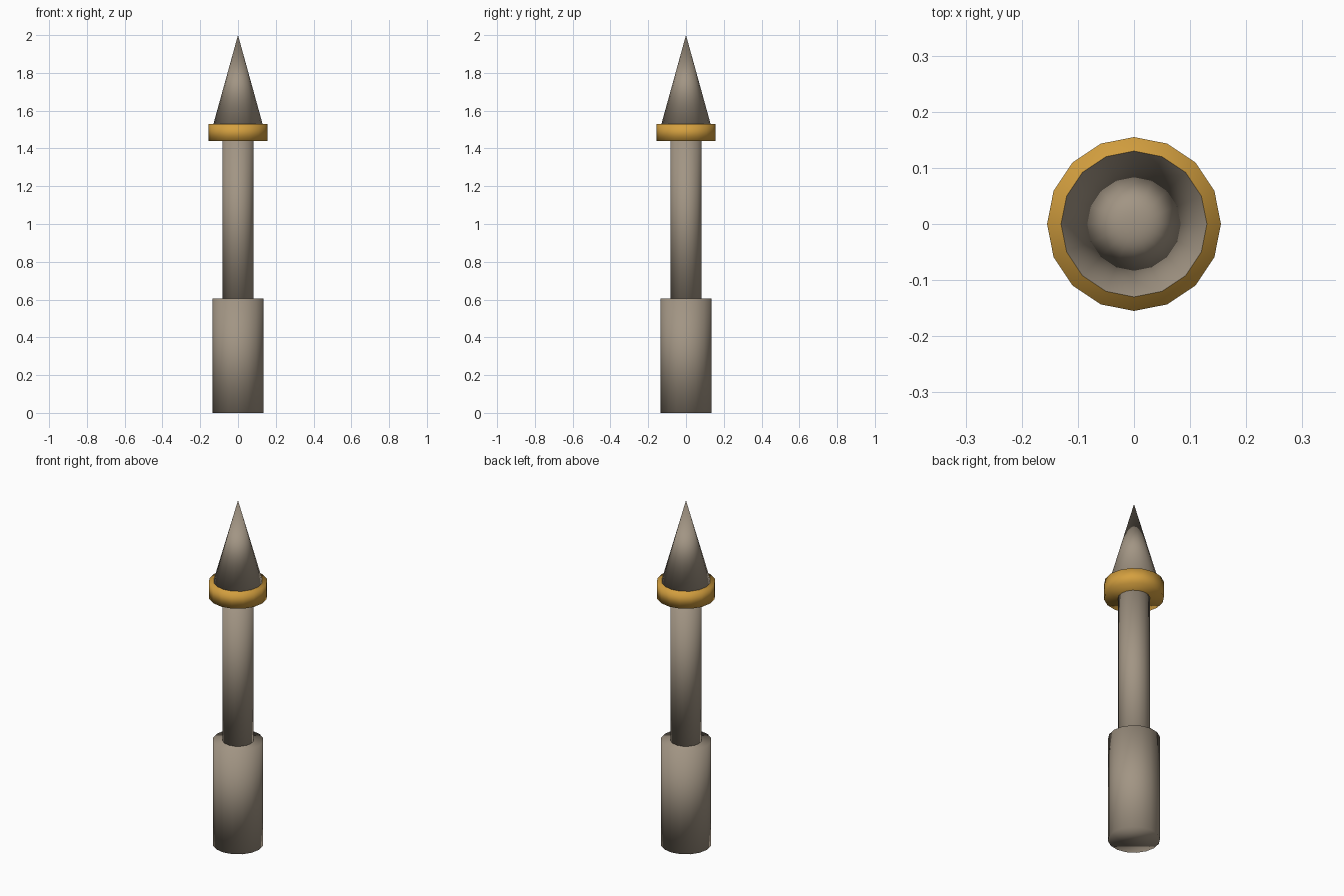
import bpy

if "Cube" in bpy.data.objects:
    bpy.data.objects.remove(bpy.data.objects["Cube"])

SIDES = 16


def material(name, rgb):
    m = bpy.data.materials.new(name)
    m.diffuse_color = (*rgb, 1.0)
    m.use_nodes = True
    m.node_tree.nodes["Principled BSDF"].inputs["Base Color"].default_value = m.diffuse_color
    return m


def turned(name, r_bottom, r_top, z0, z1, mat):
    """Round part spanning z0..z1, with a corner on the x axis."""
    bpy.ops.mesh.primitive_cone_add(
        vertices=SIDES, radius1=r_bottom, radius2=r_top,
        depth=z1 - z0, location=(0, 0, (z0 + z1) / 2))
    obj = bpy.context.object
    obj.name = name
    obj.data.materials.append(mat)
    bpy.ops.object.shade_smooth()
    return obj


stone = material("warm_stone", (0.36, 0.30, 0.23))
gold = material("gold", (0.66, 0.35, 0.05))

# Thick base drum
turned("base", 0.135, 0.135, 0.0, 0.605, stone)
# Slim shaft
turned("shaft", 0.083, 0.083, 0.605, 1.44, stone)
# Gold collar under the spire
turned("collar", 0.155, 0.155, 1.44, 1.53, gold)
# Pointed spire
turned("spire", 0.13, 0.0, 1.53, 2.0, stone)
